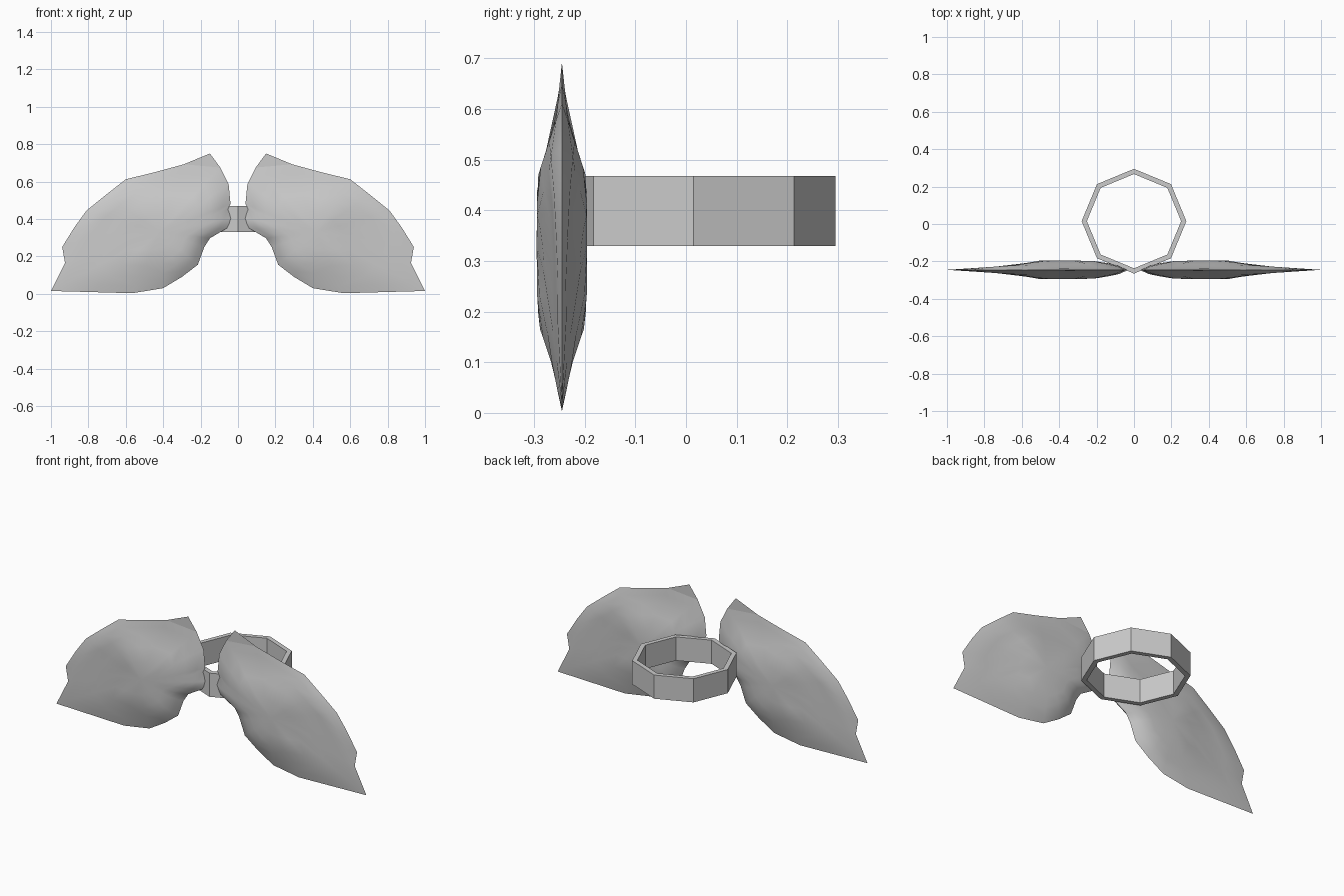
import bpy, bmesh, math

if "Cube" in bpy.data.objects:
    bpy.data.objects.remove(bpy.data.objects["Cube"])

WING_Y = -0.245


def interp(table, v):
    for (a, fa), (b, fb) in zip(table, table[1:]):
        if a <= v <= b:
            return fa + (fb - fa) * (v - a) / (b - a)
    return 0.0


def make_object(name, bm):
    bmesh.ops.recalc_face_normals(bm, faces=bm.faces)
    mesh = bpy.data.meshes.new(name)
    bm.to_mesh(mesh)
    bm.free()
    obj = bpy.data.objects.new(name, mesh)
    bpy.context.collection.objects.link(obj)
    return obj


def mirror_x(obj):
    mod = obj.modifiers.new("mirror", "MIRROR")
    mod.use_mirror_merge = False


# Octagonal band
bm = bmesh.new()
rings = []
for r, z in ((0.28, 0.33), (0.28, 0.468), (0.252, 0.468), (0.252, 0.33)):
    rings.append([bm.verts.new((r * math.sin(i * math.pi / 4),
                                0.015 + r * math.cos(i * math.pi / 4), z))
                  for i in range(8)])
for k in range(4):
    a, b = rings[k], rings[(k + 1) % 4]
    for i in range(8):
        j = (i + 1) % 8
        bm.faces.new((a[i], a[j], b[j], b[i]))
make_object("band", bm)

# Puffed wings: knife-edged outline swelling towards the middle
outline = [(1.0, 0.015), (0.925, 0.165), (0.94, 0.25), (0.875, 0.355),
           (0.81, 0.445), (0.705, 0.53), (0.60, 0.612), (0.445, 0.65),
           (0.29, 0.692), (0.095, 0.675), (0.05, 0.585), (0.04, 0.48),
           (0.055, 0.45), (0.03, 0.405), (0.06, 0.35), (0.15, 0.297),
           (0.18, 0.25), (0.215, 0.155), (0.30, 0.09), (0.40, 0.03),
           (0.565, 0.003), (0.78, 0.009)]
cap_x = [(0.0, 0.012), (0.06, 0.022), (0.2, 0.045), (0.25, 0.05),
         (0.5, 0.05), (0.64, 0.024), (0.8, 0.013), (1.0, 0.0)]
cap_z = [(0.0, 0.0), (0.1, 0.02), (0.17, 0.045), (0.2, 0.05),
         (0.46, 0.05), (0.58, 0.011), (0.7, 0.0)]
cx, cz = 0.42, 0.33
steps = [(0.12, 0.022), (0.27, 0.04), (0.45, 0.047), (0.7, 0.049)]

bm = bmesh.new()
n = len(outline)
rim = [bm.verts.new((x, WING_Y, z)) for x, z in outline]
for side in (-1, 1):
    prev = rim
    for t, depth in steps:
        ring = []
        for x, z in outline:
            px, pz = x + (cx - x) * t, z + (cz - z) * t
            d = min(depth, interp(cap_x, px), interp(cap_z, pz))
            ring.append(bm.verts.new((px, WING_Y + side * d, pz)))
        for i in range(n):
            j = (i + 1) % n
            bm.faces.new((prev[i], prev[j], ring[j], ring[i]))
        prev = ring
    mid = bm.verts.new((cx, WING_Y + side * 0.05, cz))
    for i in range(n):
        bm.faces.new((prev[i], prev[(i + 1) % n], mid))
wing = make_object("wings", bm)
mirror_x(wing)
bpy.context.view_layer.objects.active = wing
wing.select_set(True)
bpy.ops.object.shade_smooth_by_angle(angle=math.radians(35))

# Flat pointed tabs on the wing tops
bm = bmesh.new()
bm.faces.new([bm.verts.new((x, WING_Y, z)) for x, z in
              ((0.29, 0.692), (0.15, 0.75), (0.095, 0.675))])
mirror_x(make_object("wing_tabs", bm))
